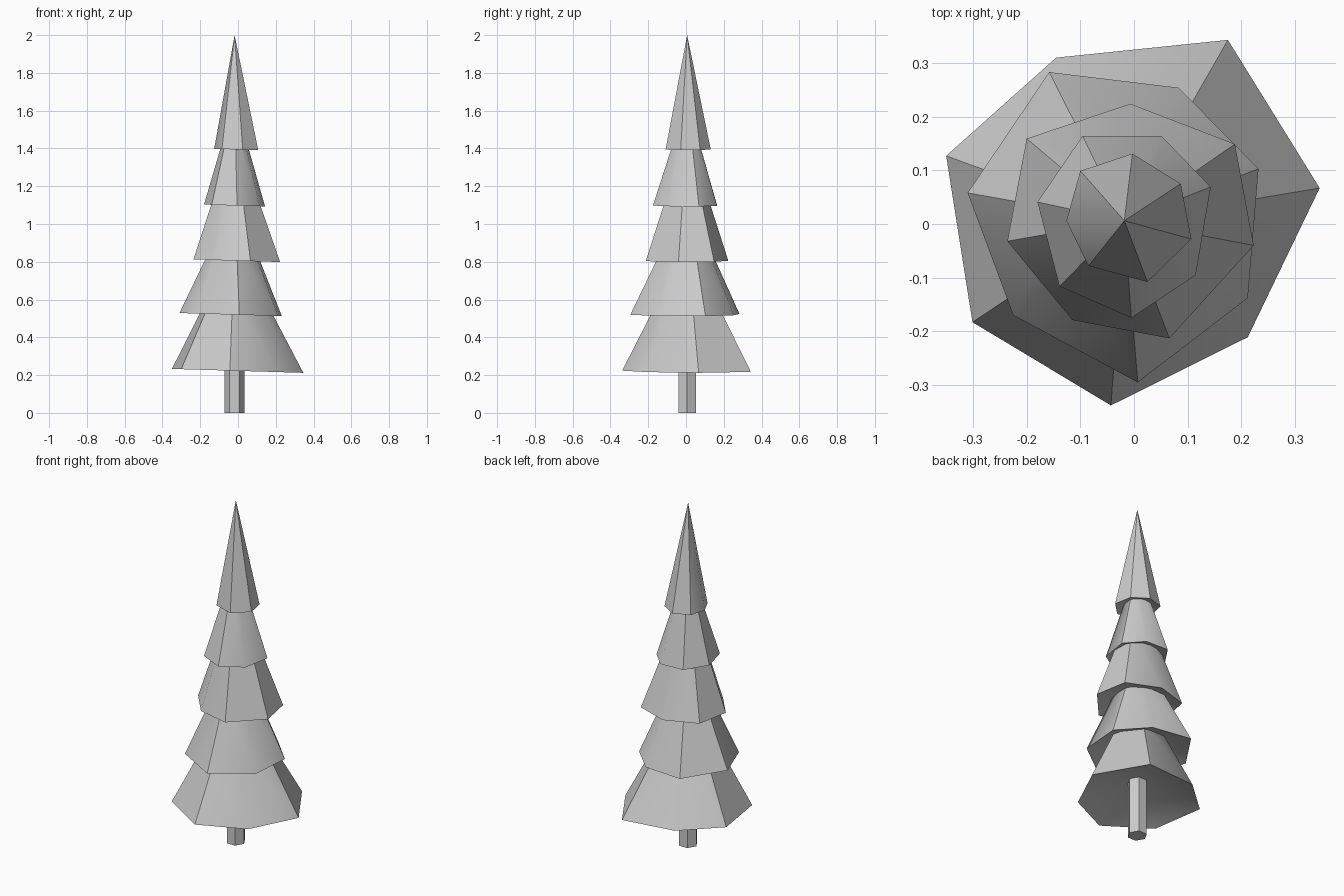
import bpy, bmesh, math
from mathutils import Vector

cube = bpy.data.objects.get("Cube")
if cube:
    bpy.data.objects.remove(cube, do_unlink=True)

AXIS = Vector((-0.018, 0.006, 0))   # the tree stands slightly off centre

grey = bpy.data.materials.new("plain grey")
grey.diffuse_color = (0.6, 0.6, 0.6, 1)
grey.use_nodes = True
grey.node_tree.nodes["Principled BSDF"].inputs["Base Color"].default_value = (0.6, 0.6, 0.6, 1)


def finish(name, bm, angle):
    bmesh.ops.recalc_face_normals(bm, faces=bm.faces)
    mesh = bpy.data.meshes.new(name)
    bm.to_mesh(mesh)
    bm.free()
    mesh.materials.append(grey)
    obj = bpy.data.objects.new(name, mesh)
    bpy.context.collection.objects.link(obj)
    bpy.ops.object.select_all(action='DESELECT')
    obj.select_set(True)
    bpy.context.view_layer.objects.active = obj
    bpy.ops.object.shade_smooth_by_angle(angle=math.radians(angle))


def fan(bm, ring, tip):
    for a, b in zip(ring, ring[1:] + ring[:1]):
        bm.faces.new((a, b, tip))


def walls(bm, low, high):
    for i in range(len(low)):
        bm.faces.new((low[i - 1], low[i], high[i], high[i - 1]))
    bm.faces.new(high)


def tier(name, rim, z, top_z, shrink):
    """Seven-sided skirt with a hollowed underside, tapering to the axis."""
    bm = bmesh.new()
    points = [Vector((x, y, z - 0.03 * (x - AXIS.x))) for x, y in rim]
    low = [bm.verts.new(p) for p in points]
    radius = sum((Vector((x, y, 0)) - AXIS).length for x, y in rim) / len(rim)
    # recessed underside
    fan(bm, low, bm.verts.new((AXIS.x, AXIS.y, z + 0.36 * radius)))
    if shrink == 0:
        fan(bm, low, bm.verts.new((AXIS.x, AXIS.y, top_z)))
    else:
        walls(bm, low, [bm.verts.new((AXIS.x + (p.x - AXIS.x) * shrink,
                                      AXIS.y + (p.y - AXIS.y) * shrink, top_z)) for p in points])
    finish(name, bm, 45)


# Trunk: six-sided post with corners towards the left and right
bm = bmesh.new()
corners = [AXIS + 0.053 * Vector((math.cos(i * math.pi / 3), math.sin(i * math.pi / 3), 0))
           for i in range(6)]
base = [bm.verts.new(c) for c in corners]
bm.faces.new(base)
walls(bm, base, [bm.verts.new((c.x, c.y, 0.42)) for c in corners])
finish("trunk", bm, 30)

# Foliage: rim height, taper at the next rim, and uneven rim corners
TIERS = [
    ("bottom_tier", 0.223, 0.56, [(-.145, .31), (.175, .343), (.346, .067), (.212, -.211),
                                  (-.043, -.338), (-.301, -.183), (-.35, .127)]),
    ("lower_tier", 0.52, 0.54, [(-.158, .283), (.083, .254), (.232, .103), (.212, -.138),
                                (.007, -.295), (-.225, -.17), (-.31, .058)]),
    ("middle_tier", 0.806, 0.57, [(-.007, .224), (.188, .149), (.223, -.04), (.066, -.213),
                                  (-.115, -.179), (-.236, -.032), (-.2, .159)]),
    ("upper_tier", 1.098, 0.47, [(-.096, .164), (.051, .164), (.143, .069), (.115, -.095),
                                 (-.005, -.175), (-.139, -.116), (-.18, .041)]),
    ("top_tier", 1.395, 0, [(-.1, .099), (-.003, .131), (.087, .075), (.107, -.028),
                            (.025, -.108), (-.085, -.078), (-.126, .006)]),
]
for i, (name, z, taper, rim) in enumerate(TIERS):
    if taper == 0:
        tier(name, rim, z, 2.0, 0)
    else:
        # continue the slope a little way up inside the tier above
        rise = TIERS[i + 1][1] - z
        extra = 0.09
        tier(name, rim, z, z + rise + extra, 1 - (1 - taper) * (rise + extra) / rise)
